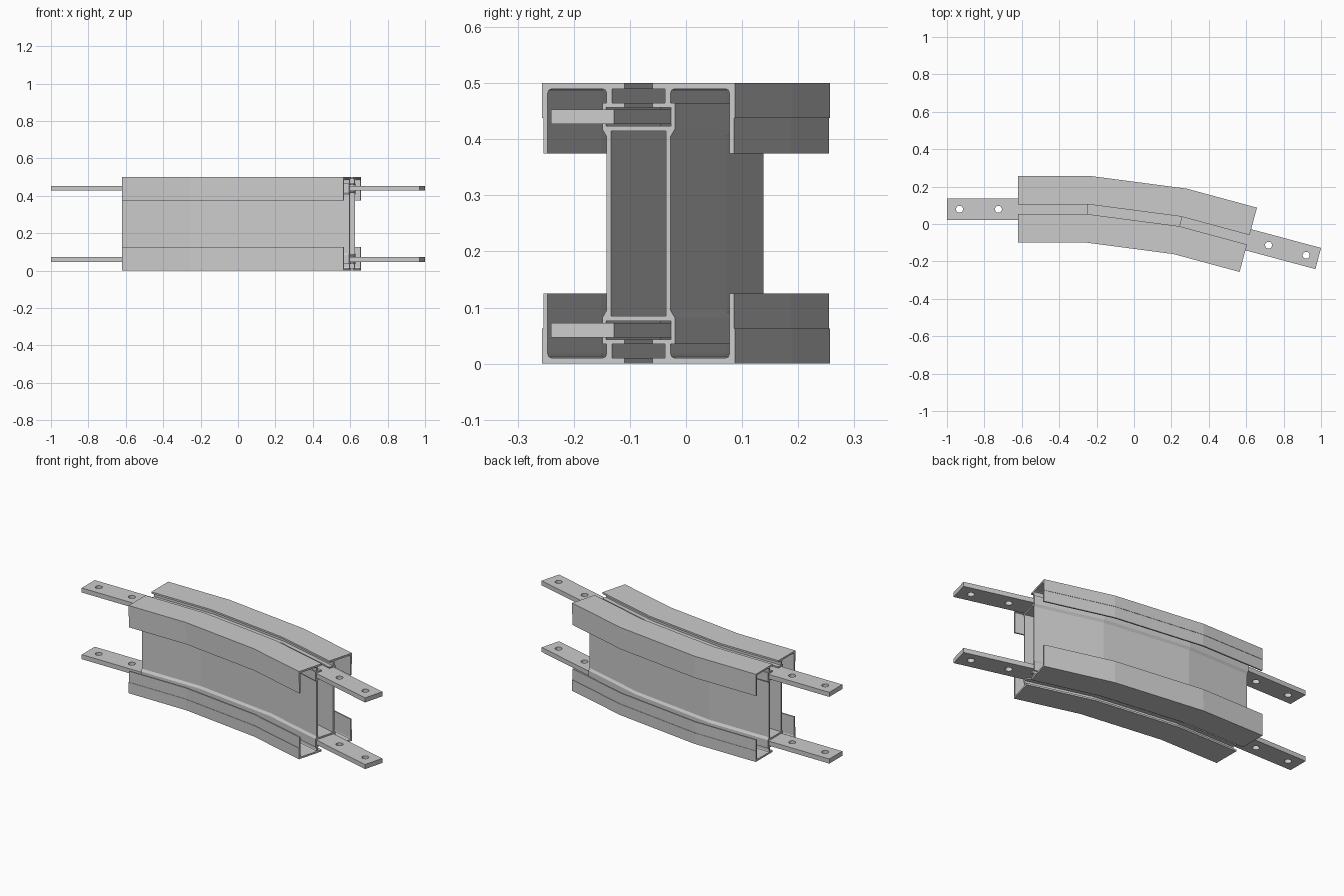
import bpy, bmesh, math
from mathutils import Vector

if "Cube" in bpy.data.objects:
    bpy.data.objects.remove(bpy.data.objects["Cube"])


def skin(name, loops, stations):
    """Skin closed 2D loops (outer first, then holes) through the stations and cap both ends."""
    bm = bmesh.new()
    caps = {0: [], len(stations) - 1: []}
    for loop in loops:
        n = len(loop)
        rings = [[bm.verts.new(st(u, v)) for u, v in loop] for st in stations]
        for a, b in zip(rings, rings[1:]):
            for i in range(n):
                j = (i + 1) % n
                bm.faces.new((a[i], a[j], b[j], b[i]))
        for k in caps:
            r = rings[k]
            caps[k] += [bm.edges.get((r[i], r[(i + 1) % n])) for i in range(n)]
    for edges in caps.values():
        bmesh.ops.triangle_fill(bm, use_beauty=True, use_dissolve=False, edges=edges)
    bmesh.ops.recalc_face_normals(bm, faces=bm.faces[:])
    me = bpy.data.meshes.new(name)
    bm.to_mesh(me)
    bm.free()
    ob = bpy.data.objects.new(name, me)
    bpy.context.collection.objects.link(ob)
    return ob


# Beam path: three straight runs turning 7.5 degrees at each bend
path = [Vector(p) for p in ((-0.62, 0.079), (-0.247, 0.079), (0.247, 0.014), (0.611, -0.0845))]
dirs = [(b - a).normalized() for a, b in zip(path, path[1:])]


def mitre(i):
    d0, d1 = dirs[max(i - 1, 0)], dirs[min(i, len(dirs) - 1)]
    t = (d0 + d1).normalized()
    side = Vector((-t.y, t.x)) / t.dot(d0)
    return lambda s, z: (path[i].x + side.x * s, path[i].y + side.y * s, z)


# Quarter of the beam section: slot, bar chamber, top flange, lip, web
quarter = [(.060, .424), (.060, .457), (.026, .457), (.026, .465), (.049, .465),
           (.049, .490), (.026, .490), (.026, .500), (.178, .500), (.178, .4375),
           (.176, .4375), (.176, .375), (.168, .375), (.168, .482), (.1657, .4877),
           (.160, .490), (.067, .490), (.0613, .4877), (.059, .482), (.059, .465),
           (.067, .465), (.067, .418), (.059, .405)]
lower = [(s, .5 - z) for s, z in reversed(quarter)]
right_half = quarter + lower
outline = right_half + [(-s, z) for s, z in reversed(right_half)]
cavity = [(-.051, .085), (.051, .085), (.051, .415), (-.051, .415)]
skin("curved_beam", [outline, cavity], [mitre(i) for i in range(4)])


# Connecting bars with two bolt holes, half inserted in the beam chambers
def circle(cx, r, n=24):
    return [(cx + r * math.cos(2 * math.pi * k / n), r * math.sin(2 * math.pi * k / n))
            for k in range(n)]


def bar(name, tip, angle, length, z0):
    c, s = math.cos(angle), math.sin(angle)
    w = 0.0585
    plan = [(0, -w), (length, -w), (length, w), (0, w)]

    def level(z):
        return lambda u, v: (tip[0] + u * c - v * s, tip[1] + u * s + v * c, z)
    ob = skin(name, [plan, circle(.067, .0185), circle(.275, .0185)],
              [level(z0), level(z0 + .026)])
    bpy.ops.object.select_all(action='DESELECT')
    ob.select_set(True)
    bpy.context.view_layer.objects.active = ob
    bpy.ops.object.shade_smooth_by_angle(angle=math.radians(30))


for label, z in (("lower", .047), ("upper", .427)):
    bar(label + "_left_bar", (-1.0, .079), 0, .753, z)
    bar(label + "_right_bar", (.985, -.1845), math.radians(165), .762, z)
